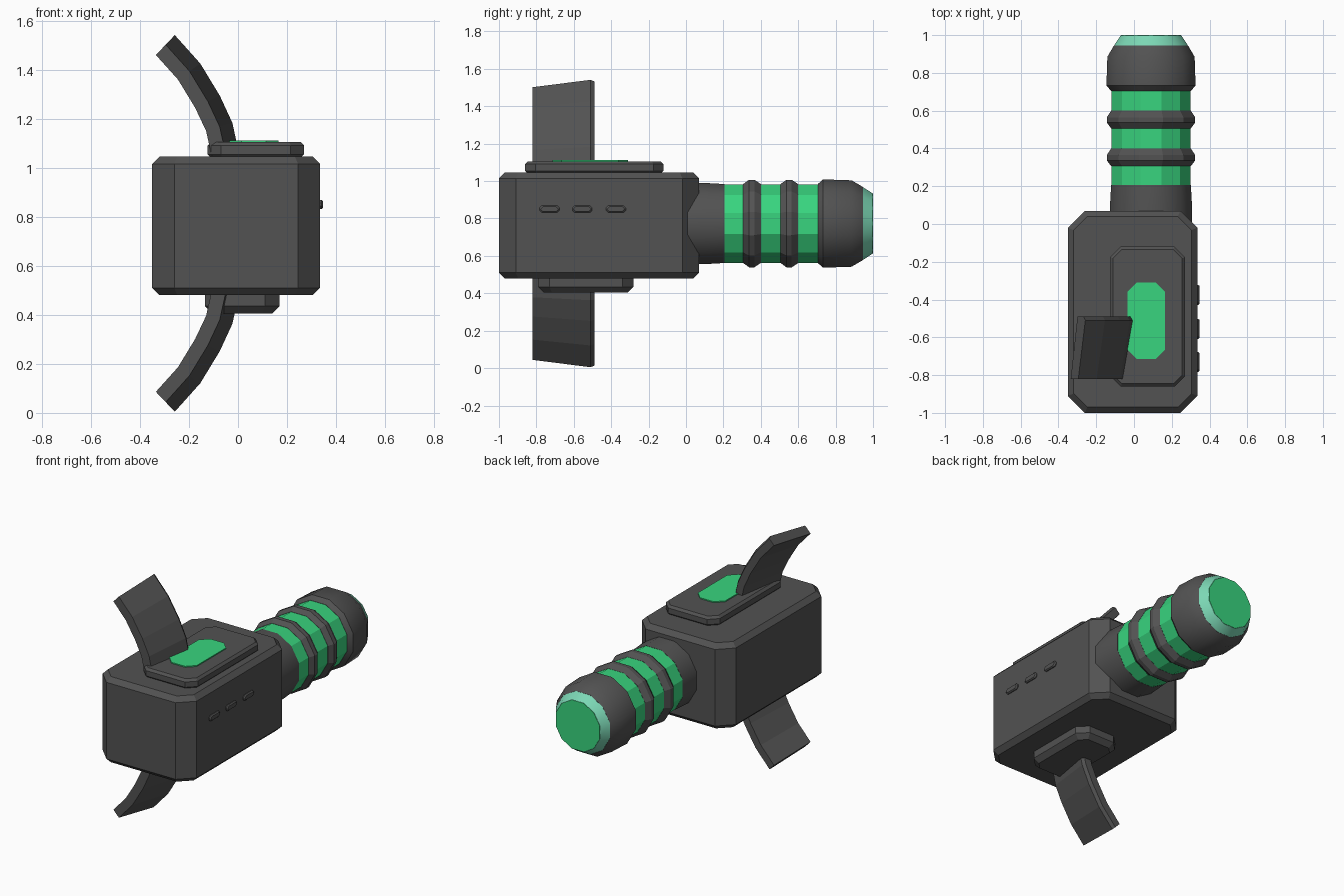
import bpy, bmesh, math
from mathutils import Vector

old = bpy.data.objects.get("Cube")
if old:
    bpy.data.objects.remove(old, do_unlink=True)


def make_material(name, colour):
    mat = bpy.data.materials.new(name)
    mat.use_nodes = True
    mat.diffuse_color = colour
    mat.node_tree.nodes["Principled BSDF"].inputs["Base Color"].default_value = colour
    return mat


DARK = make_material("dark grey", (0.085, 0.085, 0.085, 1))
GREEN = make_material("bright green", (0.04, 0.66, 0.21, 1))
TEAL = make_material("pale teal", (0.2, 0.68, 0.46, 1))


def loft(name, rings, mat, smooth=False):
    """Skin a list of equal-length point rings and cap both ends."""
    bm = bmesh.new()
    loops = [[bm.verts.new(p) for p in ring] for ring in rings]
    for a, b in zip(loops, loops[1:]):
        for i in range(len(a)):
            j = (i + 1) % len(a)
            bm.faces.new((a[i], a[j], b[j], b[i]))
    bm.faces.new(loops[0])
    bm.faces.new(loops[-1])
    bmesh.ops.recalc_face_normals(bm, faces=bm.faces)
    mesh = bpy.data.meshes.new(name)
    bm.to_mesh(mesh)
    bm.free()
    mesh.materials.append(mat)
    obj = bpy.data.objects.new(name, mesh)
    bpy.context.collection.objects.link(obj)
    if smooth:
        bpy.ops.object.select_all(action="DESELECT")
        obj.select_set(True)
        bpy.context.view_layer.objects.active = obj
        bpy.ops.object.shade_smooth_by_angle(angle=math.radians(32))
    return obj


def octagon(x0, x1, y0, y1, c):
    return [(x0 + c, y0), (x1 - c, y0), (x1, y0 + c), (x1, y1 - c),
            (x1 - c, y1), (x0 + c, y1), (x0, y1 - c), (x0, y0 + c)]


def chamfer_box(name, x, y, z, corner, low, high, mat):
    """Box with cut corners; low and high are its bottom and top edge bevels."""
    def ring(height, inset):
        pts = octagon(x[0] + inset, x[1] - inset, y[0] + inset, y[1] - inset,
                      corner - 0.586 * inset)
        return [(px, py, height) for px, py in pts]
    rings = [ring(z[0], low)] if low else []
    rings += [ring(z[0] + low, 0), ring(z[1] - high, 0)]
    if high:
        rings.append(ring(z[1], high))
    return loft(name, rings, mat)


# Barrel axis and facet count
AXIS_X, AXIS_Z, SIDES = 0.09, 0.773, 12


def barrel_part(name, profile, mat, smooth=False):
    """Turn (y, flat radius) pairs around the barrel axis."""
    rings = []
    for y, flat in profile:
        r = flat / math.cos(math.pi / SIDES)
        angles = [2 * math.pi * (i + 0.5) / SIDES for i in range(SIDES)]
        rings.append([(AXIS_X + r * math.cos(a), y, AXIS_Z + r * math.sin(a)) for a in angles])
    return loft(name, rings, mat, smooth)


# Main housing and its plates
chamfer_box("housing", (-0.35, 0.335), (-1, 0.07), (0.48, 1.045), 0.09, 0.03, 0.03, DARK)
chamfer_box("top_plate", (-0.125, 0.27), (-0.86, -0.12), (1.04, 1.105), 0.055, 0.015, 0.015, DARK)
chamfer_box("top_panel", (-0.035, 0.165), (-0.715, -0.31), (1.103, 1.112), 0.05, 0, 0, GREEN)
chamfer_box("bottom_plate", (-0.135, 0.17), (-0.79, -0.28), (0.405, 0.485), 0.06, 0.03, 0, DARK)

# Side buttons
for i, y in enumerate((-0.73, -0.555, -0.375)):
    rings = []
    for x, inset in ((0.325, 0), (0.34, 0), (0.347, 0.006)):
        pts = octagon(y - 0.053 + inset, y + 0.053 - inset,
                      0.831 + inset, 0.869 - inset, 0.012)
        rings.append([(x, py, pz) for py, pz in pts])
    loft(f"side_button_{i + 1}", rings, DARK)

# Barrel: socket, glowing core, ribs, end cap and lens
barrel_part("barrel_socket", [(-0.06, 0.217), (0.1, 0.217), (0.207, 0.211)], DARK, True)
barrel_part("glowing_core", [(0.2, 0.21), (0.73, 0.21)], GREEN)
for i, y in enumerate((0.353, 0.553)):
    barrel_part(f"barrel_rib_{i + 1}",
                [(y - 0.047, 0.211), (y - 0.016, 0.234), (y + 0.012, 0.234), (y + 0.047, 0.211)],
                DARK)
barrel_part("end_cap", [(0.705, 0.211), (0.732, 0.236), (0.885, 0.231), (0.945, 0.196)],
            DARK, True)
barrel_part("lens_rim", [(0.944, 0.196), (0.998, 0.161)], TEAL, True)
barrel_part("lens", [(0.99, 0.16), (1.0, 0.16)], GREEN)

# Curved fins: a slanted section swept along an arc, mirrored above and below
PATH = [Vector(p) for p in ((-0.108, 1.05), (-0.13, 1.15), (-0.175, 1.245),
                            (-0.245, 1.36), (-0.335, 1.46))]
NORMALS = [Vector((math.cos(a), math.sin(a))) for a in (0.12, 0.3, 0.45, 0.62, 0.81)]
SECTION = [(-0.82, 0), (-0.82, 0.058), (-0.51, 0.112), (-0.49, 0.1), (-0.49, 0.052)]
for name, side in (("upper_fin", 1), ("lower_fin", -1)):
    rings = []
    for p, n in zip(PATH, NORMALS):
        ring = []
        for y, offset in SECTION:
            q = p + n * offset
            ring.append((q.x, y, AXIS_Z + side * (q.y - AXIS_Z)))
        rings.append(ring)
    loft(name, rings, DARK)
